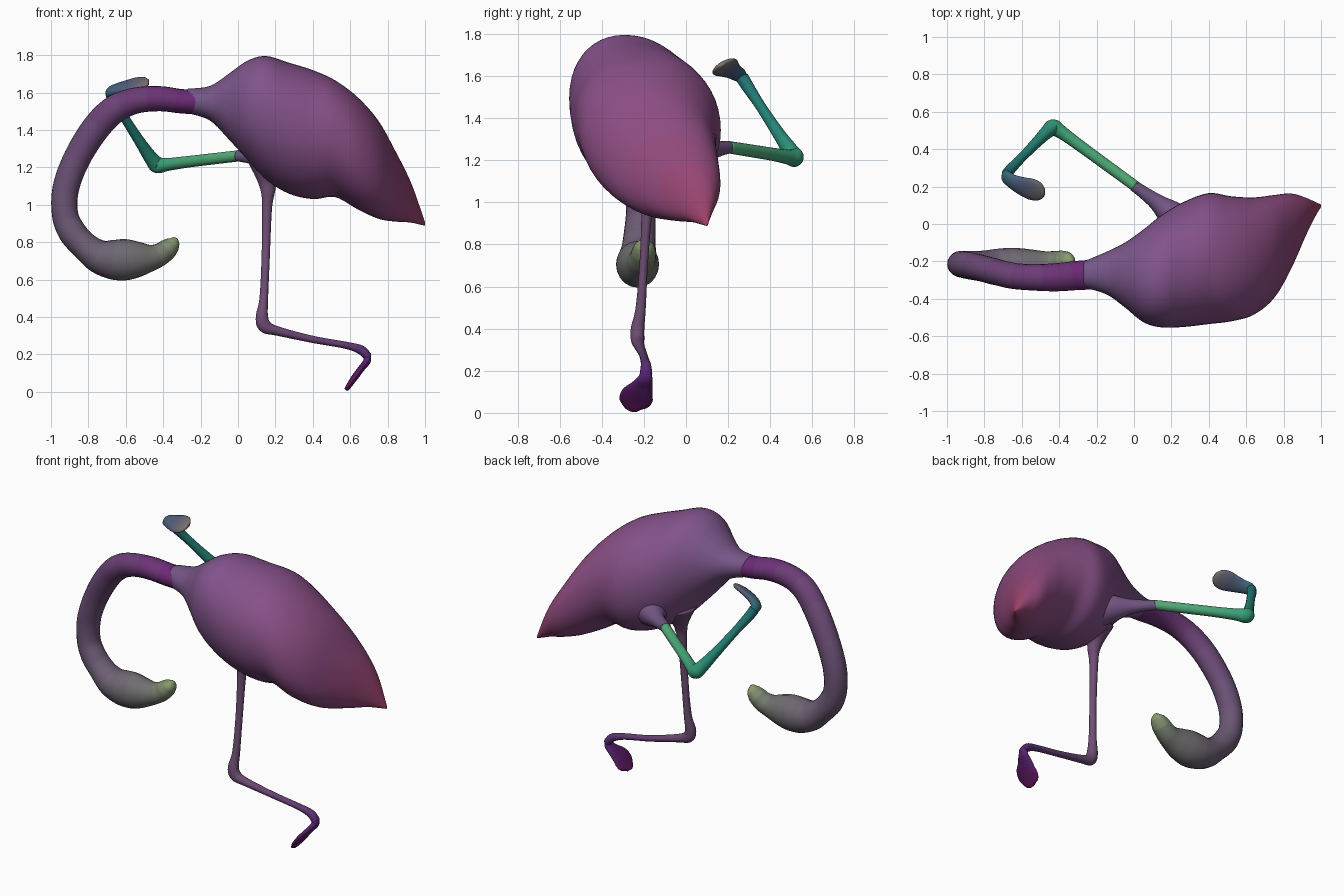
import bpy, bmesh
from math import sin, cos, pi, copysign
from mathutils import Vector

STEPS = 16


def smooth_rows(rows, n):
    """Catmull-Rom interpolation of any tuples."""
    out = []
    for i in range(len(rows) - 1):
        a, b = rows[max(i - 1, 0)], rows[i]
        c, d = rows[i + 1], rows[min(i + 2, len(rows) - 1)]
        for k in range(n):
            t = k / n
            out.append([0.5 * (2 * q + (r - p) * t + (2 * p - 5 * q + 4 * r - s) * t * t
                               + (3 * q - p - 3 * r + s) * t ** 3)
                        for p, q, r, s in zip(a, b, c, d)])
    out.append(list(rows[-1]))
    return out


def skin(name, rings, colours):
    """Skin closed rings, cap the ends and tint in bands along the length."""
    bm = bmesh.new()
    loops = [[bm.verts.new(p) for p in ring] for ring in rings]
    n = len(loops[0])
    me = bpy.data.meshes.new(name)
    for k in range(STEPS):
        u = k / (STEPS - 1) * (len(colours) - 1)
        i = min(int(u), len(colours) - 2)
        tint = [a + (b - a) * (u - i) for a, b in zip(colours[i], colours[i + 1])]
        m = bpy.data.materials.new(name + "_tint")
        m.diffuse_color = (*[c ** 2.2 for c in tint], 1)
        me.materials.append(m)
    for r in range(len(loops) - 1):
        for j in range(n):
            f = bm.faces.new((loops[r][j], loops[r][(j + 1) % n],
                              loops[r + 1][(j + 1) % n], loops[r + 1][j]))
            f.material_index = r * STEPS // (len(loops) - 1)
    bm.faces.new(loops[0])
    bm.faces.new(loops[-1]).material_index = STEPS - 1
    bmesh.ops.recalc_face_normals(bm, faces=bm.faces)
    for f in bm.faces:
        f.smooth = True
    bm.to_mesh(me)
    bm.free()
    ob = bpy.data.objects.new(name, me)
    bpy.context.collection.objects.link(ob)
    return ob


def limb(name, rows, colours, side=(0, 1, 0), sides=20):
    """Tube along (x, y, z, half width along side, half thickness)."""
    pts = smooth_rows(rows, 6)
    side = Vector(side)
    rings = []
    for i, p in enumerate(pts):
        c = Vector(p[:3])
        t = (Vector(pts[min(i + 1, len(pts) - 1)][:3]) - Vector(pts[max(i - 1, 0)][:3])).normalized()
        w = (side - t * side.dot(t)).normalized()
        h = t.cross(w)
        rings.append([c + w * p[3] * cos(2 * pi * j / sides) + h * p[4] * sin(2 * pi * j / sides)
                      for j in range(sides)])
    return skin(name, rings, colours)


def full(v):
    """Slightly squarer than a circle."""
    return copysign(abs(v) ** 0.96, v)


# Body: x, bottom, top, front edge, back edge, slant of the section
body_rows = [
    (-0.27, 1.49, 1.62, -0.34, -0.20, 0),
    (-0.15, 1.45, 1.635, -0.375, -0.15, 0),
    (-0.05, 1.35, 1.70, -0.445, -0.10, -.03),
    (0.05, 1.24, 1.77, -0.525, -0.03, -.08),
    (0.15, 1.135, 1.795, -0.553, 0.05, -.12),
    (0.27, 1.06, 1.76, -0.55, 0.12, -.11),
    (0.40, 1.03, 1.72, -0.535, 0.165, -.08),
    (0.52, 1.04, 1.665, -0.52, 0.148, -.08),
    (0.64, 0.975, 1.575, -0.485, 0.142, -.08),
    (0.75, 0.925, 1.45, -0.395, 0.155, -.1),
    (0.84, 0.91, 1.29, -0.24, 0.163, -.1),
    (0.92, 0.905, 1.13, -0.06, 0.14, -.05),
    (0.975, 0.893, 0.98, 0.05, 0.115, 0),
    (1.00, 0.888, 0.905, 0.09, 0.105, 0)]
rings = []
for x, z0, z1, y0, y1, s in smooth_rows(body_rows, 5):
    rings.append([(x, (y0 + y1) / 2 + (y1 - y0) / 2 * full(cos(a)),
                   (z0 + z1) / 2 + (z1 - z0) / 2 * full(sin(a + s)))
                  for a in [2 * pi * j / 48 for j in range(48)]])
skin("body", rings, [(.45, .34, .52), (.50, .33, .54), (.53, .32, .53), (.55, .30, .50), (.62, .26, .40)])

# Curved neck running into the head and upturned bill
limb("neck_and_head", [
    (-0.20, -0.27, 1.55, .08, .068), (-0.30, -0.275, 1.553, .078, .065),
    (-0.42, -0.285, 1.567, .075, .067), (-0.55, -0.285, 1.556, .07, .07),
    (-0.66, -0.275, 1.51, .07, .075), (-0.76, -0.25, 1.41, .07, .076),
    (-0.86, -0.225, 1.25, .07, .073), (-0.92, -0.215, 1.09, .07, .071),
    (-0.925, -0.215, 0.95, .07, .07), (-0.887, -0.22, 0.855, .075, .075),
    (-0.82, -0.225, 0.78, .082, .075), (-0.745, -0.23, 0.725, .096, .09),
    (-0.67, -0.23, 0.707, .102, .106), (-0.60, -0.23, 0.706, .1, .11),
    (-0.53, -0.225, 0.709, .088, .095), (-0.46, -0.215, 0.718, .07, .07),
    (-0.41, -0.205, 0.738, .062, .06), (-0.37, -0.20, 0.77, .056, .053),
    (-0.345, -0.20, 0.80, .042, .036), (-0.335, -0.20, 0.825, .012, .01)],
    [(.42, .18, .46), (.42, .26, .46), (.42, .32, .46), (.42, .36, .45),
     (.43, .41, .44), (.44, .45, .43), (.52, .60, .42)])

# Standing leg
limb("standing_leg", [
    (0.17, -0.16, 1.22, .10, .12), (0.16, -0.17, 1.12, .05, .055),
    (0.16, -0.18, 1.06, .035, .036), (0.155, -0.185, 0.97, .026, .026),
    (0.148, -0.20, 0.72, .02, .022), (0.138, -0.215, 0.50, .024, .023),
    (0.128, -0.23, 0.40, .032, .033), (0.145, -0.23, 0.35, .032, .036),
    (0.21, -0.225, 0.325, .026, .025), (0.40, -0.205, 0.28, .02, .019),
    (0.58, -0.195, 0.248, .021, .019), (0.66, -0.19, 0.222, .025, .025),
    (0.695, -0.19, 0.185, .03, .022)],
    [(.42, .30, .44), (.44, .32, .46), (.42, .30, .44), (.34, .18, .44)])
limb("standing_foot", [
    (0.69, -0.19, 0.205, .022, .02), (0.69, -0.193, 0.165, .035, .02),
    (0.66, -0.21, 0.125, .055, .018), (0.63, -0.232, 0.085, .078, .018),
    (0.605, -0.24, 0.05, .075, .016), (0.588, -0.245, 0.025, .05, .014),
    (0.577, -0.245, 0.010, .02, .01)],
    [(.34, .16, .46), (.34, .12, .38), (.42, .12, .36)])

# Raised leg, folded behind the body
fold = (.109, .176, .188)
limb("raised_thigh", [
    (0.30, -0.06, 1.23, .12, .13), (0.21, 0.04, 1.235, .085, .08),
    (0.13, 0.11, 1.245, .048, .048), (0.06, 0.162, 1.255, .034, .036),
    (0.0, 0.205, 1.262, .03, .031)],
    [(.48, .34, .53), (.42, .34, .50)], fold)
limb("raised_leg", [
    (0.01, 0.20, 1.262, .029, .03), (-0.12, 0.295, 1.247, .03, .03),
    (-0.28, 0.412, 1.228, .031, .031), (-0.38, 0.485, 1.215, .036, .034),
    (-0.43, 0.515, 1.213, .045, .044), (-0.462, 0.495, 1.245, .039, .037),
    (-0.52, 0.437, 1.33, .03, .029), (-0.60, 0.355, 1.455, .025, .025),
    (-0.66, 0.293, 1.55, .03, .028), (-0.68, 0.268, 1.59, .032, .028)],
    [(.34, .66, .46), (.24, .62, .46), (.16, .52, .46), (.15, .42, .44)], fold)
limb("raised_foot", [
    (-0.675, 0.275, 1.575, .02, .02), (-0.683, 0.255, 1.602, .036, .025),
    (-0.65, 0.227, 1.619, .043, .024), (-0.60, 0.203, 1.632, .056, .021),
    (-0.55, 0.186, 1.642, .066, .02), (-0.505, 0.174, 1.65, .056, .017),
    (-0.478, 0.168, 1.656, .025, .01)],
    [(.18, .42, .46), (.32, .36, .48), (.48, .44, .42)], (.06, .17, .12))
